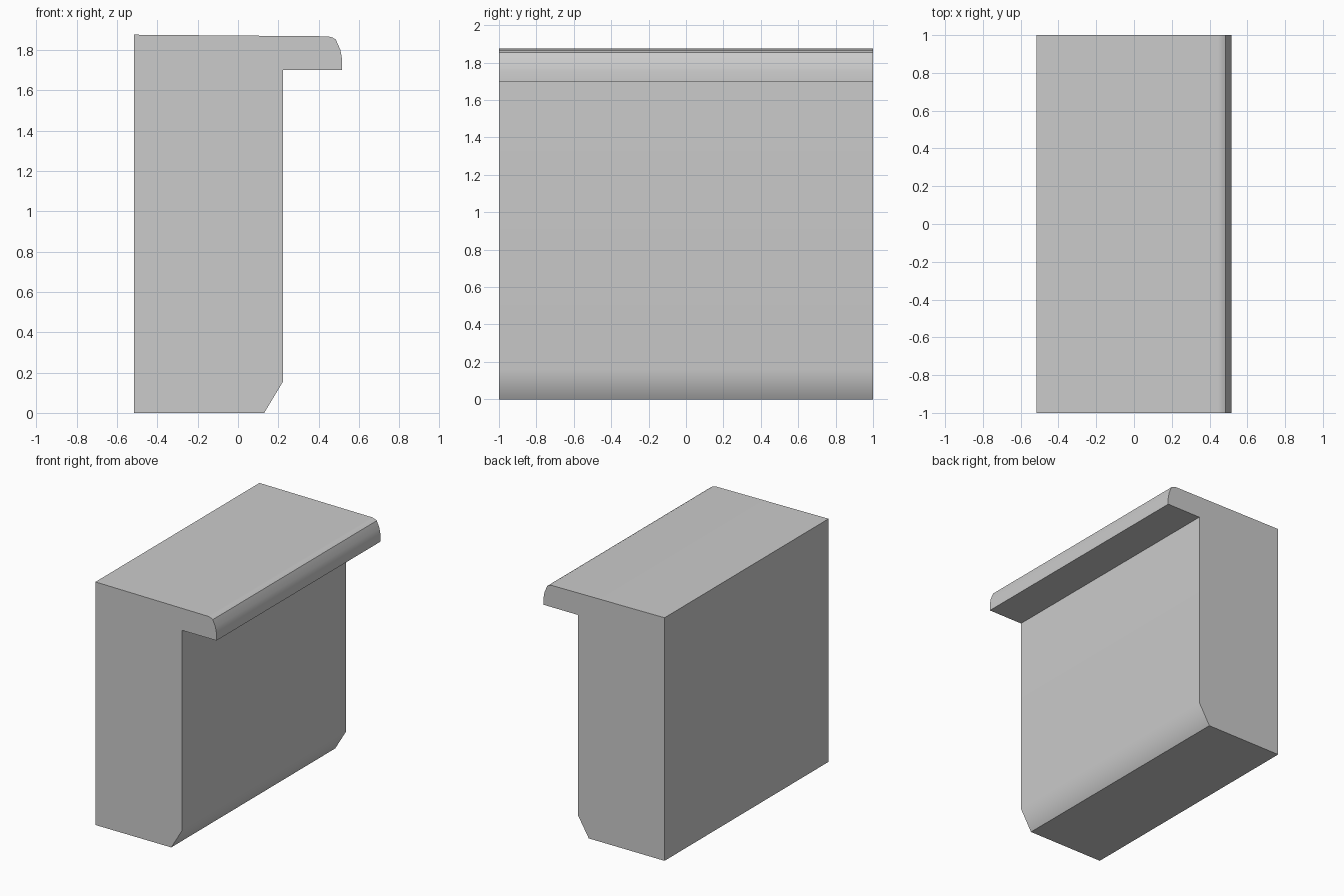
import bpy, bmesh, math

if "Cube" in bpy.data.objects:
    bpy.data.objects.remove(bpy.data.objects["Cube"])

# Cross-section (x, z): block with chamfered foot and rounded overhanging lip
profile = [(-0.517, 0), (0.13, 0), (0.224, 0.157), (0.224, 1.70), (0.517, 1.70),
           (0.517, 1.75), (0.508, 1.80), (0.485, 1.853), (0.468, 1.862),
           (0.445, 1.868), (-0.517, 1.876)]

# Sweep the section along the full depth
bm = bmesh.new()
face = bm.faces.new([bm.verts.new((x, -1, z)) for x, z in profile])
swept = bmesh.ops.extrude_face_region(bm, geom=[face])
new_verts = [g for g in swept["geom"] if isinstance(g, bmesh.types.BMVert)]
bmesh.ops.translate(bm, verts=new_verts, vec=(0, 2, 0))
bmesh.ops.recalc_face_normals(bm, faces=bm.faces)

mesh = bpy.data.meshes.new("ledge_block")
bm.to_mesh(mesh)
bm.free()
ledge = bpy.data.objects.new("ledge_block", mesh)
bpy.context.collection.objects.link(ledge)

# Smooth lip and foot, crisp corners
bpy.context.view_layer.objects.active = ledge
ledge.select_set(True)
bpy.ops.object.shade_smooth_by_angle(angle=math.radians(38))
weighted = ledge.modifiers.new("weighted_normals", "WEIGHTED_NORMAL")
weighted.keep_sharp = True
